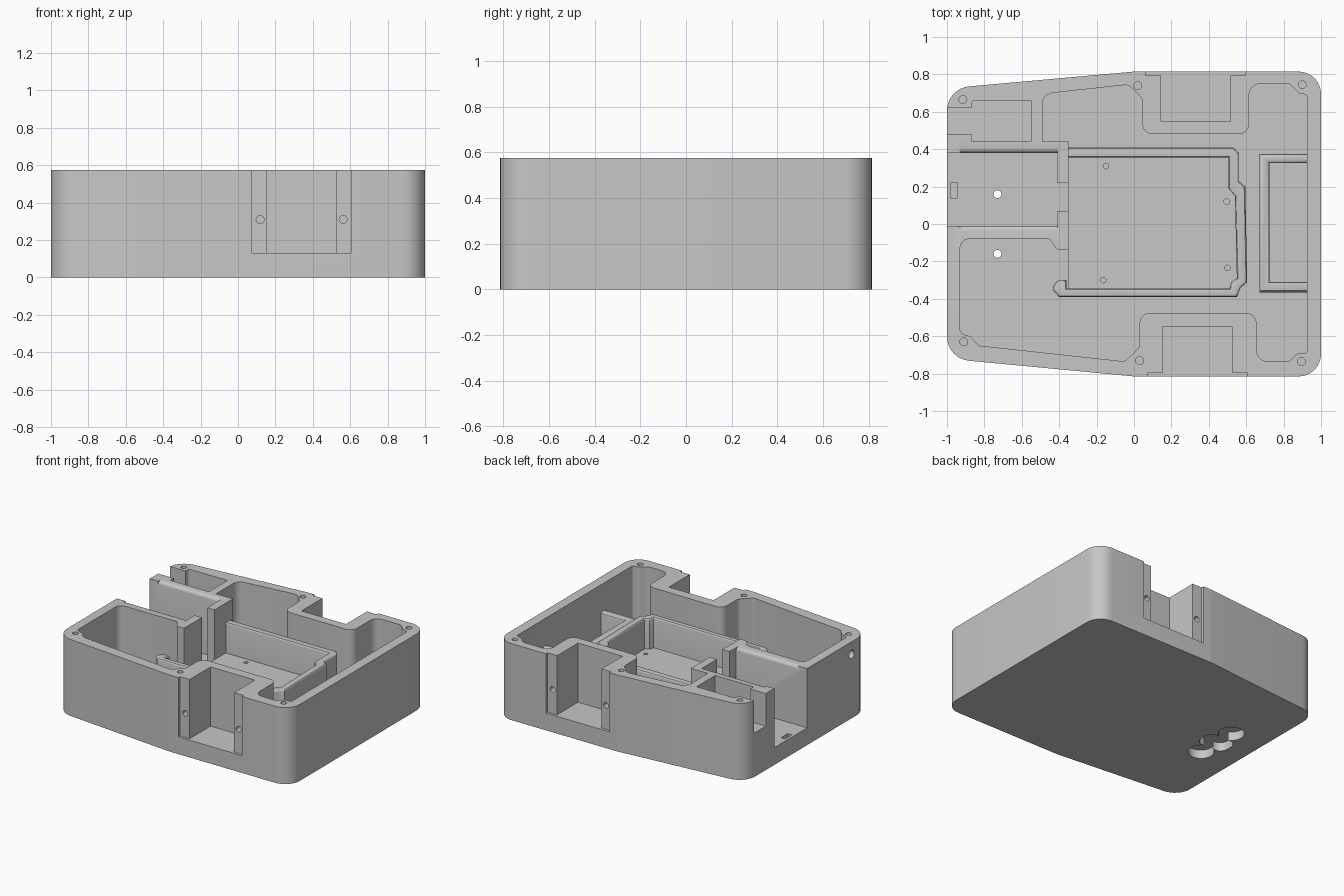
import bpy, bmesh, math
from mathutils import Vector

old = bpy.data.objects.get("Cube")
if old:
    bpy.data.objects.remove(old, do_unlink=True)

grey = bpy.data.materials.new("plain_grey")
grey.use_nodes = True
grey.diffuse_color = (0.57, 0.57, 0.57, 1)
grey.node_tree.nodes["Principled BSDF"].inputs["Base Color"].default_value = grey.diffuse_color

TOP, FLOOR, DECK, RAIL, BRACKET = 0.575, 0.13, 0.2, 0.43, 0.37
ABOVE = TOP + 0.1


def rounded(points, radius=0.0, steps=6):
    """Round the corners of a polygon; a point may carry its own radius."""
    out = []
    for i, p in enumerate(points):
        r = p[2] if len(p) > 2 else radius
        v = Vector(p[:2])
        if r <= 0:
            out.append(v)
            continue
        a = (Vector(points[i - 1][:2]) - v).normalized()
        b = (Vector(points[(i + 1) % len(points)][:2]) - v).normalized()
        half = a.angle(b) / 2
        reach = r / math.tan(half)
        centre = v + (a + b).normalized() * (r / math.sin(half))
        start, end = v + a * reach - centre, v + b * reach - centre
        first = math.atan2(start.y, start.x)
        turn = math.remainder(math.atan2(end.y, end.x) - first, math.tau)
        for k in range(steps + 1):
            t = first + turn * k / steps
            out.append(centre + Vector((math.cos(t), math.sin(t))) * r)
    return out


def box(x0, x1, y0, y1):
    return [(x0, y0), (x1, y0), (x1, y1), (x0, y1)]


def circle(x, y, r, n=20):
    return [(x + r * math.cos(k * math.tau / n), y + r * math.sin(k * math.tau / n))
            for k in range(n)]


def prism(name, outline, low, high, axis="Z", soft_top=0.0):
    """Extrude an outline along an axis; X takes (y, z) pairs, Y takes (x, z)."""
    place = {"Z": lambda p, h: (p[0], p[1], h), "X": lambda p, h: (h, p[0], p[1]),
             "Y": lambda p, h: (p[0], h, p[1])}[axis]
    bm = bmesh.new()
    base = bm.faces.new([bm.verts.new(place(p, low)) for p in outline])
    ext = bmesh.ops.extrude_face_region(bm, geom=[base])["geom"]
    shift = Vector(place((0, 0), high - low))
    bmesh.ops.translate(bm, vec=shift, verts=[g for g in ext if isinstance(g, bmesh.types.BMVert)])
    bmesh.ops.recalc_face_normals(bm, faces=bm.faces)
    if soft_top:
        edges = [e for e in bm.edges if all(v.co.z > high - 1e-4 for v in e.verts)]
        bmesh.ops.bevel(bm, geom=edges, offset=soft_top, segments=3, profile=0.5, affect="EDGES")
    mesh = bpy.data.meshes.new(name)
    bm.to_mesh(mesh)
    bm.free()
    mesh.materials.append(grey)
    obj = bpy.data.objects.new(name, mesh)
    bpy.context.collection.objects.link(obj)
    return obj


def volume(mesh):
    bm = bmesh.new()
    bm.from_mesh(mesh)
    result = bm.calc_volume()
    bm.free()
    return result


def cut(target, outline, low, high, axis="Z"):
    """Subtract a prism, trying the next solver if the volume comes out wrong."""
    cutter = prism("cutter", outline, low, high, axis)
    cutter.hide_render = True
    before, most = volume(target.data), abs(volume(cutter.data))
    mod = target.modifiers.new("cut", "BOOLEAN")
    mod.operation, mod.object = "DIFFERENCE", cutter
    for solver in ("EXACT", "MANIFOLD", "FLOAT"):
        mod.solver = solver
        graph = bpy.context.evaluated_depsgraph_get()
        graph.update()
        mesh = bpy.data.meshes.new_from_object(target.evaluated_get(graph))
        if before - most - 1e-4 < volume(mesh) < before - 1e-7:
            target.modifiers.remove(mod)
            target.data = mesh
            break
    else:
        target.modifiers.remove(mod)
    bpy.data.objects.remove(cutter, do_unlink=True)


# Outer shell, tapered towards the left end
shell = prism("case_shell", rounded([
    (-1, -0.72, 0.13), (0, -0.815, 0.3), (1, -0.815, 0.12),
    (1, 0.815, 0.12), (0, 0.815, 0.3), (-1, 0.725, 0.13)], steps=8), 0, TOP)

# Main cavity, stepping around the screw bosses and side notches
cavity = rounded([
    (-0.93, -0.08, 0.05), (-0.93, -0.585, 0.03), (-0.875, -0.6, 0.03), (-0.83, -0.65, 0.03),
    (-0.05, -0.735, 0.04), (0.03, -0.66, 0.04), (0.03, -0.475, 0.055),
    (0.655, -0.475, 0.055), (0.655, -0.735, 0.06), (0.83, -0.735, 0.03),
    (0.875, -0.69, 0.03), (0.925, -0.69, 0.01), (0.925, 0.69, 0.02), (0.88, 0.7, 0.03),
    (0.83, 0.75, 0.03), (0.615, 0.75, 0.06), (0.615, 0.48, 0.055),
    (0.045, 0.48, 0.055), (0.045, 0.67, 0.04), (-0.03, 0.745, 0.04),
    (-0.49, 0.695, 0.06), (-0.49, 0.44), (-0.35, 0.44), (-0.35, -0.14),
    (-0.41, -0.14, 0.02), (-0.45, -0.08, 0.02)])
cut(shell, cavity, FLOOR, ABOVE)

# Open channel at the left end, its doorway and its softened top edges
cut(shell, box(-1.1, -0.41, -0.01, 0.38), FLOOR, ABOVE)
cut(shell, box(-0.45, -0.3, 0.07, 0.22), FLOOR, ABOVE)
soft = 0.025
arc = [(soft * (1 - math.cos(t * math.pi / 8)), TOP - soft + soft * math.sin(t * math.pi / 8))
       for t in range(5)]
edge_cut = ([(0.38 + a, z) for a, z in arc] + [(0.38 + soft, ABOVE), (-0.01 - soft, ABOVE)]
            + [(-0.01 - a, z) for a, z in reversed(arc)])
cut(shell, edge_cut, -0.93, -0.41, "X")

# Side pocket with its slot through the left end
cut(shell, rounded([(-0.87, 0.44), (-0.55, 0.44), (-0.55, 0.66), (-0.87, 0.66, 0.02)]), 0.33, ABOVE)
cut(shell, box(-1.1, -0.85, 0.48, 0.62), 0.33, ABOVE)
cut(shell, box(-0.98, -0.945, 0.14, 0.22), FLOOR - 0.06, FLOOR + 0.1)

# Stepped notches in the front and back, each with two fixing holes
for side, left in ((-1, 0.155), (1, 0.145)):
    right = left + 0.37
    cut(shell, box(left, right, *sorted((side * 0.547, side * 0.9))), FLOOR, ABOVE)
    cut(shell, box(left - 0.08, right + 0.08, *sorted((side * 0.795, side * 0.9))), FLOOR, ABOVE)
    for x in (left - 0.037, right + 0.037):
        cut(shell, circle(x, 0.31, 0.021), *sorted((side * 0.7, side * 0.9)), "Y")

# Screw holes in the rim
for x, y in ((-0.915, 0.665), (0.02, 0.74), (0.9, 0.745),
             (-0.91, -0.63), (0.03, -0.73), (0.895, -0.735)):
    cut(shell, circle(x, y, 0.021), 0.37, ABOVE)

# Cable hole in the left end
cut(shell, circle(-0.54, 0.48, 0.03), -1.1, -0.9, "X")

# Lobed recess under the base, with two through holes
cut(shell, rounded(box(-0.845, -0.615, -0.08, 0.08), 0.06), -0.1, 0.065)
for y in (-0.16, 0.16):
    cut(shell, circle(-0.73, y, 0.09, 28), -0.1, 0.065)
    cut(shell, circle(-0.73, y, 0.021), -0.1, 0.3)

# Raised board deck with four pilot holes
deck = prism("board_deck", box(-0.35, 0.56, -0.37, 0.385), FLOOR - 0.02, DECK)
for x, y in ((-0.15, 0.31), (0.495, 0.12), (0.5, -0.235), (-0.165, -0.3)):
    cut(deck, circle(x, y, 0.015, 16), FLOOR, DECK + 0.1)

# Low rail around the board deck
rail = prism("board_rail", rounded([
    (-0.4, -0.39), (0.55, -0.39), (0.57, -0.34), (0.605, -0.31), (0.595, 0.2),
    (0.56, 0.23), (0.56, 0.38, 0.02), (0.53, 0.41), (-0.36, 0.41), (-0.36, 0.355),
    (0.505, 0.355), (0.505, 0.19), (0.54, 0.15), (0.55, -0.29), (0.52, -0.31),
    (0.51, -0.345), (-0.36, -0.345), (-0.36, -0.3), (-0.41, -0.3, 0.03),
    (-0.44, -0.345, 0.02)], steps=3), FLOOR - 0.02, RAIL, soft_top=0.012)

# Three-sided bracket against the right wall
bracket = prism("end_bracket", [
    (0.94, 0.375), (0.67, 0.375), (0.67, -0.365), (0.94, -0.365),
    (0.94, -0.31), (0.725, -0.31), (0.725, 0.325), (0.94, 0.325)],
    FLOOR - 0.02, BRACKET, soft_top=0.018)

# Smooth the rounded corners, keep hard edges crisp
for obj in (shell, deck, rail, bracket):
    bpy.ops.object.select_all(action="DESELECT")
    obj.select_set(True)
    bpy.context.view_layer.objects.active = obj
    bpy.ops.object.shade_smooth_by_angle(angle=math.radians(30))
